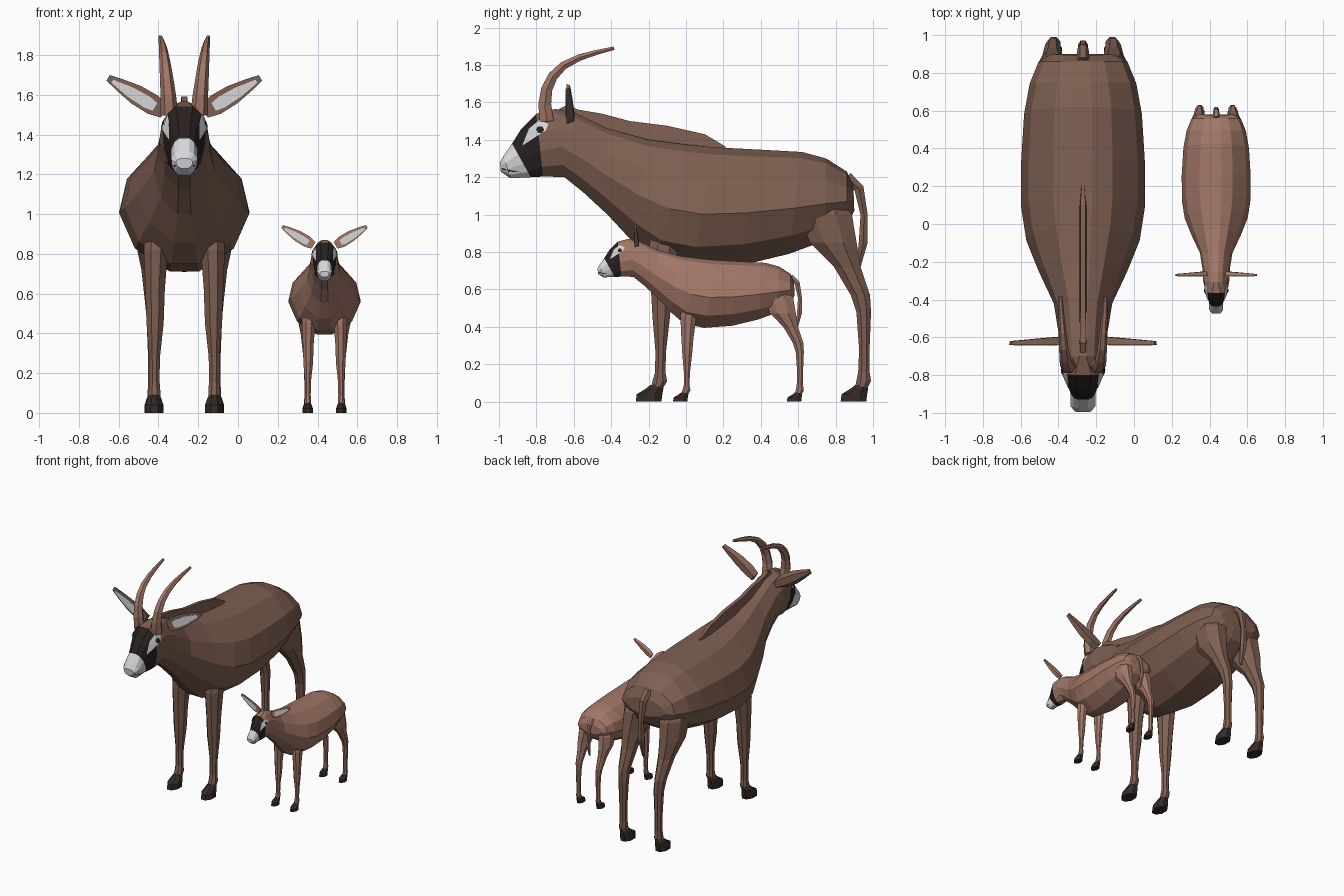
import bpy, bmesh, math
from mathutils import Vector
from mathutils.bvhtree import BVHTree

cube = bpy.data.objects.get("Cube")
if cube:
    bpy.data.objects.remove(cube, do_unlink=True)


def material(name, r, g, b):
    m = bpy.data.materials.new(name)
    m.use_nodes = True
    m.diffuse_color = (r, g, b, 1)
    m.node_tree.nodes["Principled BSDF"].inputs["Base Color"].default_value = (r, g, b, 1)
    return m


DARK_COAT = material("dark brown coat", .21, .115, .083)
PALE_COAT = material("pale brown coat", .36, .185, .135)
BLACK = material("black mask", .021, .015, .014)
WHITE = material("white markings", .66, .67, .69)
HOOF = material("hoof brown", .035, .023, .021)


class Animal:
    """Holds the placing of one animal; all parts are built around x = 0."""

    def __init__(self, prefix, coat, location, scale):
        self.prefix, self.coat = prefix, coat
        self.location, self.scale = location, scale

    def add(self, name, bm, mats):
        mesh = bpy.data.meshes.new(name)
        bm.to_mesh(mesh)
        bm.free()
        for m in mats:
            mesh.materials.append(m)
        obj = bpy.data.objects.new(f"{self.prefix}_{name}", mesh)
        obj.location = self.location
        obj.scale = (self.scale,) * 3
        bpy.context.collection.objects.link(obj)
        return obj

    def skin(self, name, rings, mats, slots=None):
        """Join rings of points into a capped tube; slots picks a material per band."""
        bm = bmesh.new()
        loops = [[bm.verts.new(p) for p in ring] for ring in rings]
        n = len(loops[0])
        for i, (a, b) in enumerate(zip(loops, loops[1:])):
            for k in range(n):
                f = bm.faces.new((a[k], a[(k + 1) % n], b[(k + 1) % n], b[k]))
                f.material_index = slots[i] if slots else 0
        for i, loop in ((0, loops[0]), (-1, loops[-1])):
            bm.faces.new(loop).material_index = slots[i] if slots else 0
        bmesh.ops.recalc_face_normals(bm, faces=bm.faces)
        return self.add(name, bm, mats)

    def patch(self, name, tree, outline, side, mat, lift):
        """Thin plate laid on the side of the head, outline given in y and z."""
        cy = sum(p[0] for p in outline) / len(outline)
        cz = sum(p[1] for p in outline) / len(outline)
        bm = bmesh.new()

        def drop(y, z):
            hit = tree.ray_cast(Vector((side, y, z)), Vector((-side, 0, 0)))[0]
            x = hit.x if hit else side * .05
            return bm.verts.new((x + side * lift, y, z))

        centre = drop(cy, cz)
        edge = [drop(y, z) for y, z in outline]
        for a, b in zip(edge, edge[1:] + edge[:1]):
            f = bm.faces.new((centre, a, b))
            f.normal_update()
            if f.normal.x * side < 0:
                f.normal_flip()
        self.add(name, bm, [mat])


# Half outlines of a cross-section: share of the depth, share of the width
HEAD_SHAPE = [(0, .4), (.1, .75), (.32, 1), (.6, .95), (.85, .75), (1, .4)]
BODY_SHAPE = [(0, .15), (.06, .48), (.28, .88), (.55, 1), (.82, .76), (1, .22)]

# Top y, top z, bottom y, bottom z, half width, from nose to rump
TRUNK = [
    (-.995, 1.28, -.99, 1.23, .042), (-.975, 1.315, -.94, 1.195, .066),
    (-.93, 1.38, -.83, 1.2, .066), (-.88, 1.46, -.8, 1.2, .08),
    (-.8, 1.54, -.765, 1.205, .108), (-.7, 1.565, -.65, 1.2, .127),
    (-.6, 1.545, -.55, 1.12, .13), (-.42, 1.46, -.42, 1, .155),
    (-.2, 1.4, -.29, .86, .235), (0, 1.375, -.16, .75, .3),
    (.15, 1.36, .03, .71, .327), (.35, 1.35, .3, .73, .328),
    (.62, 1.335, .55, .79, .312), (.75, 1.3, .74, .86, .282),
    (.86, 1.23, .86, .94, .235), (.895, 1.15, .9, 1.02, .17),
]
TRUNK_SLOTS = [1, 1, 2, 2] + [0] * 11

# Height, front y, back y, x of the middle, half width
FRONT_LEG = [
    (1, -.17, -.02, .13, .06), (.82, -.2, -.04, .143, .062), (.62, -.19, -.07, .147, .05),
    (.45, -.18, -.085, .147, .044), (.28, -.165, -.105, .15, .028),
    (.16, -.165, -.11, .15, .026), (.11, -.18, -.1, .15, .03), (.06, -.19, -.13, .15, .03),
]
HIND_LEG = [
    (1.12, .64, .8, .14, .08), (1, .6, .89, .155, .095), (.85, .66, .915, .165, .08),
    (.72, .79, .935, .162, .055), (.57, .88, .985, .16, .04), (.48, .91, .99, .155, .036),
    (.28, .925, .982, .155, .028), (.16, .92, .982, .155, .027),
    (.11, .91, .99, .155, .03), (.06, .9, .965, .155, .03),
]
HOOF_RINGS = [(0, -.14, 0, 0, .046), (.04, -.135, .005, 0, .046), (.07, -.085, .01, 0, .036),
              (.09, -.06, .005, 0, .026)]


def trunk_ring(row, shape):
    yt, zt, yb, zb, w = row
    half = [(w * s, yt + (yb - yt) * t, zt + (zb - zt) * t) for t, s in shape]
    return half + [(-x, y, z) for x, y, z in reversed(half)]


def leg_ring(row, side, sides=8):
    z, front, back, x, w = row
    ring = []
    for k in range(sides):
        a = math.tau * (k + .5) / sides
        ring.append((side * (x + w * 1.06 * math.cos(a)),
                     (front + back) / 2 + (back - front) * .53 * math.sin(a), z))
    return ring


def tube_rings(path, radii, sides=6):
    """Rings square to a path that runs mostly in the y-z plane."""
    pts = [Vector(p) for p in path]
    rings = []
    for i, p in enumerate(pts):
        t = (pts[min(i + 1, len(pts) - 1)] - pts[max(i - 1, 0)]).normalized()
        n = t.cross(Vector((1, 0, 0))).normalized()
        u = n.cross(t)
        rings.append([p + radii[i] * (u * math.cos(a) + n * math.sin(a))
                      for a in (math.tau * k / sides for k in range(sides))])
    return rings


def ear_frame(t, side):
    root, tip = Vector((.1, 0, 1.515)), Vector((.383, 0, 1.685))
    along = (tip - root).normalized()
    across = Vector((-along.z, 0, along.x))
    flip = Vector((side, 1, 1))
    return (root.lerp(tip, t) * flip, across * flip)


def build(animal, horned):
    coat = animal.coat
    # Head, neck and body in one skin
    rings = [trunk_ring(r, HEAD_SHAPE if i < 5 else BODY_SHAPE) for i, r in enumerate(TRUNK)]
    trunk = animal.skin("head_and_body", rings, [coat, WHITE, BLACK], TRUNK_SLOTS)
    bm = bmesh.new()
    bm.from_mesh(trunk.data)
    tree = BVHTree.FromBMesh(bm)
    bm.free()

    # Tail
    tail = [(0, .86, 1.2), (0, .925, 1.14), (0, .952, 1), (0, .947, .85), (0, .92, .71)]
    animal.skin("tail", tube_rings(tail, [.035, .03, .022, .027, .012]), [coat])

    for side, word in ((1, "left"), (-1, "right")):
        # Legs and hooves
        for name, rows in (("front", FRONT_LEG), ("hind", HIND_LEG)):
            animal.skin(f"{word}_{name}_leg", [leg_ring(r, side) for r in rows], [coat])
            heel, x = rows[-1][2], rows[-1][3]
            hoof = [(z, f + heel, b + heel, x, w) for z, f, b, _, w in HOOF_RINGS]
            animal.skin(f"{word}_{name}_hoof", [leg_ring(r, side) for r in hoof], [HOOF])

        # Ear with a pale inner plate
        ear = []
        for t, w in ((0, .035), (.2, .052), (.5, .05), (.8, .032), (1, .016)):
            c, across = ear_frame(t, side)
            front, back = Vector((0, -.64, 0)), Vector((0, -.595 - .025 * t, 0))
            ear.append([c + across * w + front, c + across * w * .5 + back,
                        c - across * w * .5 + back, c - across * w + front])
        animal.skin(f"{word}_ear", ear, [coat])
        inner = []
        for t, w in ((.16, .022), (.3, .031), (.6, .027), (.92, .009)):
            c, across = ear_frame(t, side)
            c = c - across * .004
            inner.append([c + across * w * s + Vector((0, y, 0))
                          for s, y in ((1, -.644), (1, -.639), (-1, -.639), (-1, -.644))])
        animal.skin(f"{word}_inner_ear", inner, [WHITE])

        # Face markings, eye and mouth
        streak = [(-.735, 1.485), (-.785, 1.505), (-.84, 1.46), (-.875, 1.37),
                  (-.835, 1.395), (-.79, 1.425), (-.75, 1.45)]
        animal.patch(f"{word}_face_streak", tree, streak, side, WHITE, .006)
        eye = [(-.78 + .022 * math.cos(math.tau * k / 6),
                1.455 + .02 * math.sin(math.tau * k / 6)) for k in range(6)]
        animal.patch(f"{word}_eye", tree, eye, side, BLACK, .0095)
        mouth = [(-.985, 1.25), (-.94, 1.238), (-.88, 1.226), (-.94, 1.23), (-.985, 1.242)]
        animal.patch(f"{word}_mouth", tree, mouth, side, BLACK, .003)

        # Swept-back horn
        if horned:
            path = [(.075, -.745, 1.5), (.08, -.755, 1.59), (.088, -.745, 1.67),
                    (.095, -.712, 1.74), (.102, -.655, 1.797), (.108, -.57, 1.84),
                    (.114, -.48, 1.867), (.12, -.385, 1.89)]
            horn = [(side * x, y, z) for x, y, z in path]
            radii = [.044 - .0048 * i for i in range(len(path))]
            animal.skin(f"{word}_horn", tube_rings(horn, radii), [PALE_COAT])

    # Standing mane along the neck
    if horned:
        crest = [(-.68, 1.565, .02), (-.63, 1.59, .022), (-.58, 1.562, .022), (-.45, 1.54, .02),
                 (-.3, 1.5, .02), (-.1, 1.475, .02), (.1, 1.43, .02), (.21, 1.365, .01)]
        animal.skin("mane", [[(-w, y, z - .12), (-w * .7, y, z), (w * .7, y, z), (w, y, z - .12)]
                             for y, z, w in crest], [coat])


build(Animal("adult", DARK_COAT, (-.27, 0, 0), 1), True)
build(Animal("calf", PALE_COAT, (.435, .08, 0), .556), False)
